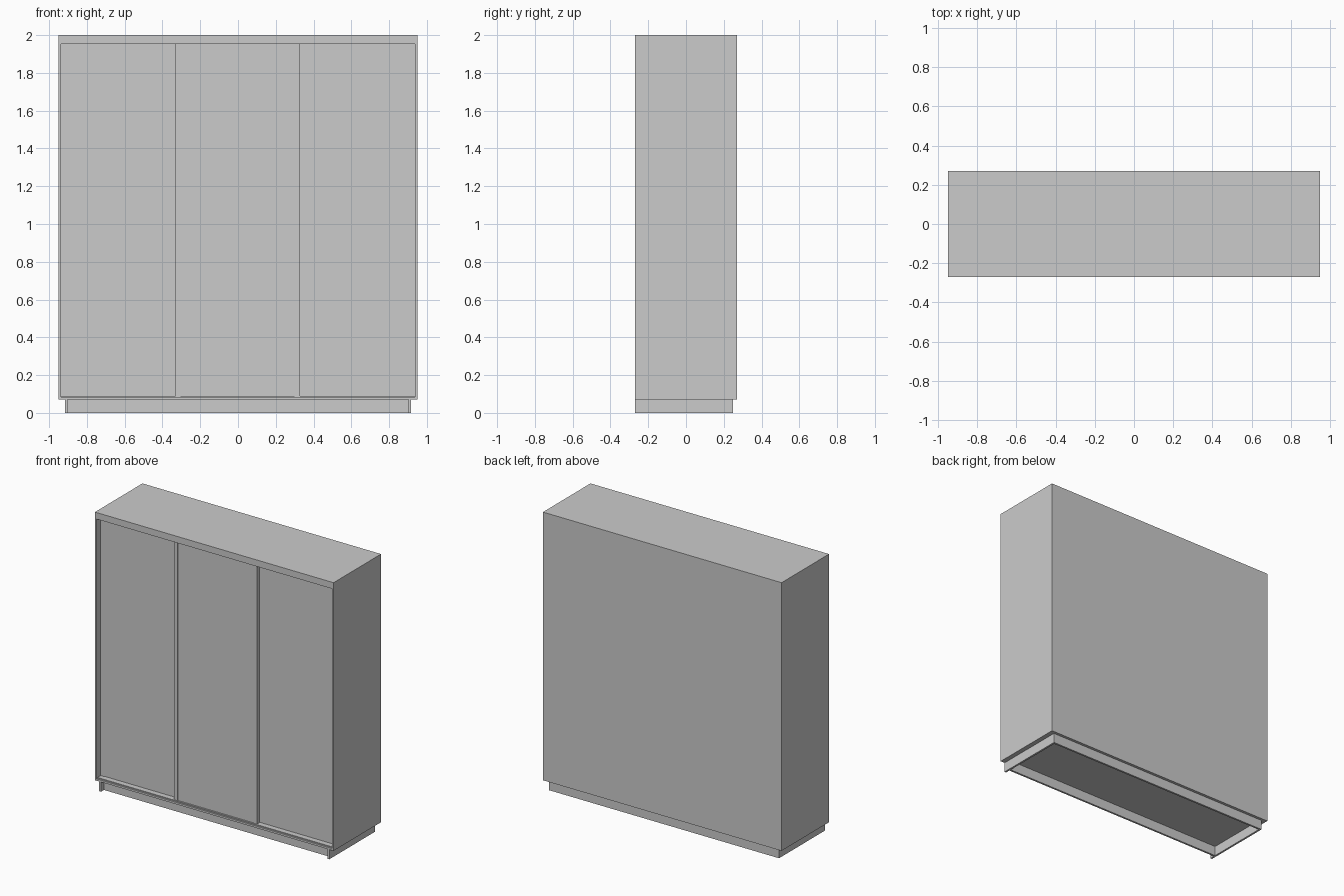
import bpy, bmesh

if "Cube" in bpy.data.objects:
    bpy.data.objects.remove(bpy.data.objects["Cube"])


def box(name, x, y, z):
    """Axis-aligned board from (min, max) ranges."""
    bm = bmesh.new()
    bmesh.ops.create_cube(bm, size=1)
    for v in bm.verts:
        v.co = [(r[0] + r[1]) / 2 + c * (r[1] - r[0]) for r, c in zip((x, y, z), v.co)]
    mesh = bpy.data.meshes.new(name)
    bm.to_mesh(mesh)
    bm.free()
    obj = bpy.data.objects.new(name, mesh)
    bpy.context.collection.objects.link(obj)
    return obj


def mirrored(obj):
    obj.modifiers.new("mirror_x", 'MIRROR')
    return obj


W, F, B = 0.95, -0.27, 0.27      # half width, front, back
T = 0.014                        # board thickness
BASE, TOP = 0.07, 2.0

# Carcass
box("top_board", (-W, W), (F, B), (TOP - T, TOP))
box("bottom_board", (-W, W), (F, B), (BASE, BASE + T))
mirrored(box("side_panels", (W - T, W), (F, B - 0.005), (BASE + T, TOP - T)))
box("back_panel", (-W, W), (B - 0.005, B), (BASE + T, TOP - T))

# Fascia hiding the top track, and the lower sliding track
box("top_fascia", (-W + T, W - T), (F, F + T), (1.953, TOP - T))
box("bottom_track", (-W + T, W - T), (F + 0.01, -0.19), (BASE + T, 0.09))

# Plinth: side boards run past the recessed front board
mirrored(box("plinth_sides", (0.902, 0.916), (F, 0.25), (0, BASE)))
box("plinth_front", (-0.902, 0.902), (-0.236, -0.222), (0, BASE))
box("plinth_back", (-0.902, 0.902), (0.236, 0.25), (0, BASE))


# Sliding doors: panel between two upright stiles
def door(name, x0, x1, y):
    s, z = 0.028, (0.09, 1.965)
    box(name + "_panel", (x0 + s, x1 - s), (y + 0.004, y + 0.018), z)
    box(name + "_stile_left", (x0, x0 + s), (y, y + 0.024), z)
    box(name + "_stile_right", (x1 - s, x1), (y, y + 0.024), z)


door("left_door", -W + T, -0.302, -0.224)
door("middle_door", -0.332, 0.328, -0.254)
door("right_door", 0.298, W - T, -0.224)
